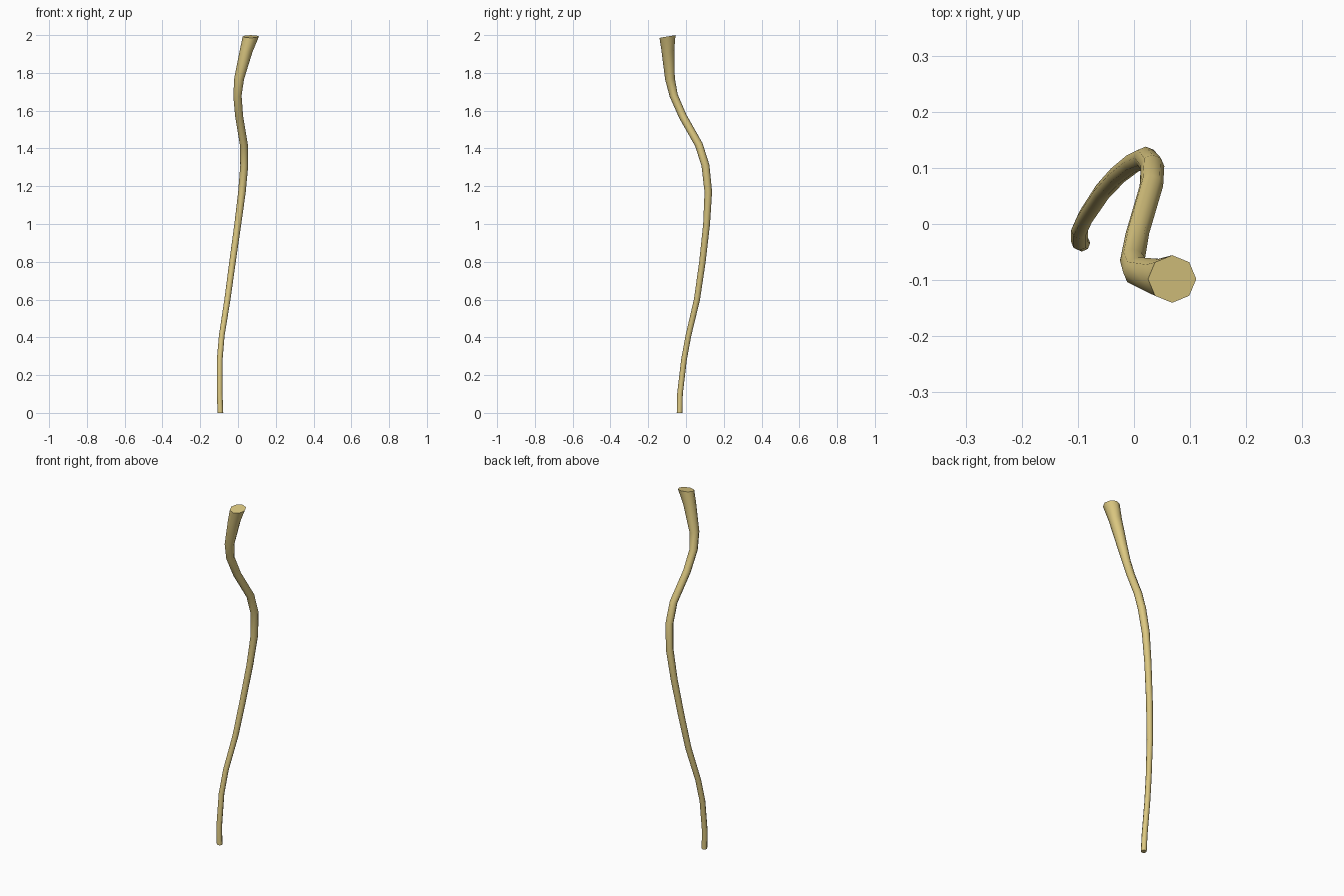
import bpy, bmesh, math
from mathutils import Vector

if "Cube" in bpy.data.objects:
    bpy.data.objects.remove(bpy.data.objects["Cube"])

SIDES = 8
# Path of the stick: x, y, z, radius
path = [
    (-0.093, -0.034, 0.00, 0.015),
    (-0.097, -0.032, 0.10, 0.015),
    (-0.097, -0.011, 0.28, 0.015),
    (-0.086, 0.013, 0.41, 0.015),
    (-0.056, 0.058, 0.60, 0.016),
    (-0.029, 0.087, 0.80, 0.017),
    (-0.001, 0.109, 1.00, 0.018),
    (0.021, 0.118, 1.17, 0.020),
    (0.033, 0.103, 1.31, 0.021),
    (0.031, 0.068, 1.42, 0.021),
    (0.006, -0.017, 1.57, 0.021),
    (-0.003, -0.065, 1.68, 0.022),
    (0.006, -0.085, 1.77, 0.026),
    (0.044, -0.096, 1.92, 0.034),
    (0.068, -0.098, 1.9925, 0.043),
]
points = [Vector(p[:3]) for p in path]
last = len(path) - 1

# Sweep an eight-sided ring along the path
bm = bmesh.new()
rings = []
for i, p in enumerate(points):
    if i == 0:
        normal = Vector((0, 0, 1))
    elif i == last:
        normal = Vector((0, -0.17, 1))
    else:
        normal = (p - points[i - 1]).normalized() + (points[i + 1] - p).normalized()
    turn = Vector((0, 0, 1)).rotation_difference(normal.normalized())
    ring = []
    for k in range(SIDES):
        a = math.tau * k / SIDES
        ring.append(bm.verts.new(p + turn @ Vector((math.cos(a), math.sin(a), 0)) * path[i][3]))
    rings.append(ring)

for low, high in zip(rings, rings[1:]):
    for k in range(SIDES):
        n = (k + 1) % SIDES
        bm.faces.new((low[k], low[n], high[n], high[k]))

# End caps
bm.faces.new(rings[0][::-1])
bm.faces.new(rings[-1])

mesh = bpy.data.meshes.new("wooden_stick")
bm.to_mesh(mesh)
bm.free()
stick = bpy.data.objects.new("wooden_stick", mesh)
bpy.context.collection.objects.link(stick)

# Pale wood colour
mat = bpy.data.materials.new("pale_wood")
mat.diffuse_color = (0.72, 0.58, 0.22, 1)
mat.use_nodes = True
mat.node_tree.nodes["Principled BSDF"].inputs["Base Color"].default_value = mat.diffuse_color
mesh.materials.append(mat)

# Smooth sides, sharp cap edges
bpy.context.view_layer.objects.active = stick
stick.select_set(True)
bpy.ops.object.shade_smooth_by_angle(angle=math.radians(60))
